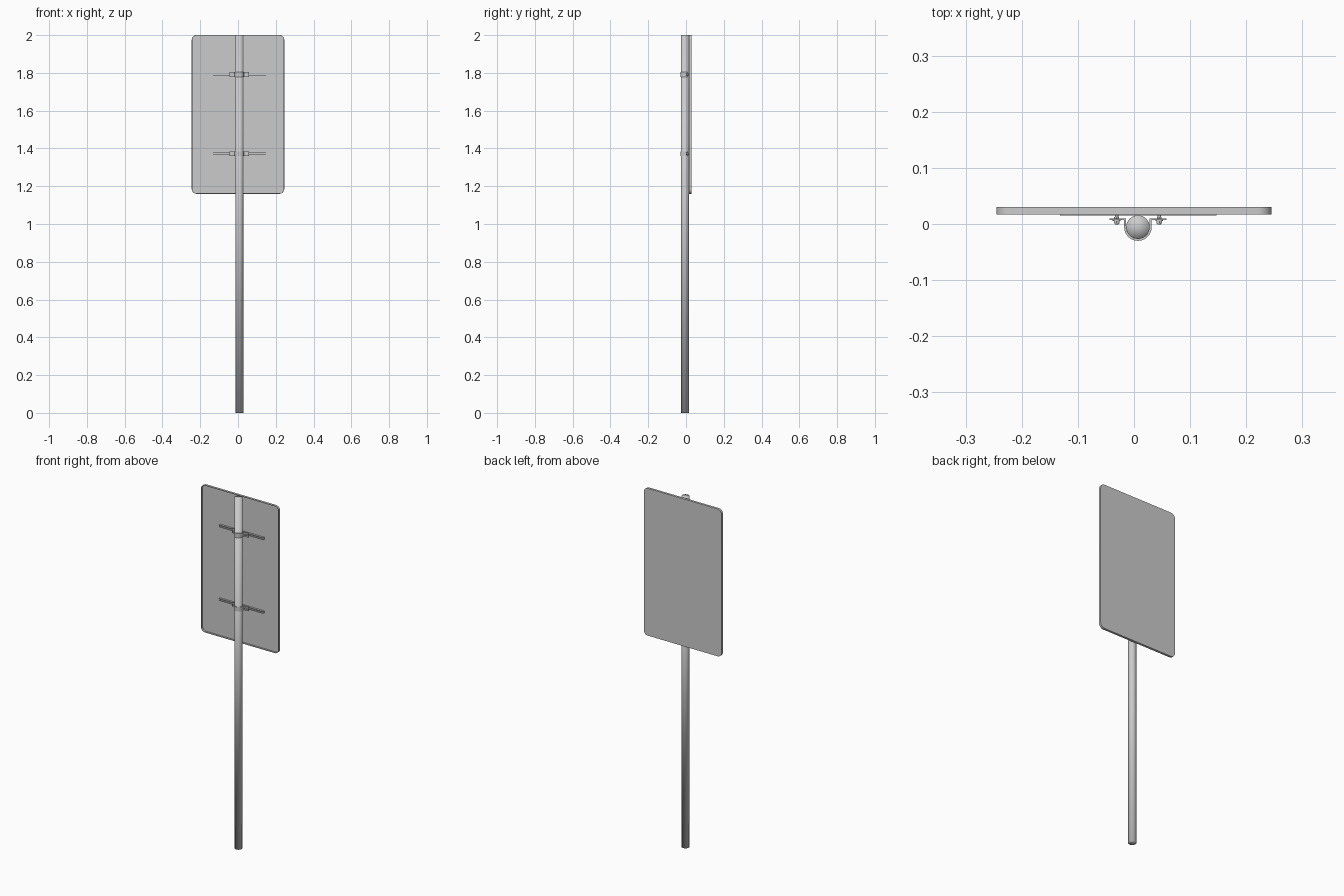
import bpy, bmesh, math
from mathutils import Matrix, Vector

cube = bpy.data.objects.get("Cube")
if cube:
    bpy.data.objects.remove(cube, do_unlink=True)

grey = bpy.data.materials.new("metal grey")
grey.use_nodes = True
COLOUR = (0.6, 0.6, 0.6, 1)
grey.diffuse_color = COLOUR
grey.node_tree.nodes["Principled BSDF"].inputs["Base Color"].default_value = COLOUR

PX, PY = 0.007, -0.0055      # pole axis
POLE_R = 0.021
PANEL_FRONT, PANEL_BACK = 0.017, 0.030
RAIL_FRONT = 0.0155
CLAMP_HEIGHTS = (("lower", 1.372), ("upper", 1.792))


def finish(name, bm, smooth=None):
    bmesh.ops.recalc_face_normals(bm, faces=bm.faces)
    mesh = bpy.data.meshes.new(name)
    bm.to_mesh(mesh)
    bm.free()
    mesh.materials.append(grey)
    obj = bpy.data.objects.new(name, mesh)
    bpy.context.collection.objects.link(obj)
    if smooth:
        bpy.ops.object.select_all(action='DESELECT')
        obj.select_set(True)
        bpy.context.view_layer.objects.active = obj
        bpy.ops.object.shade_smooth_by_angle(angle=math.radians(smooth))
    return obj


def extrude_outline(points, offset):
    """Closed outline of 3D points, extruded along offset."""
    bm = bmesh.new()
    face = bm.faces.new([bm.verts.new(p) for p in points])
    ext = bmesh.ops.extrude_face_region(bm, geom=[face], use_keep_orig=True)
    verts = [v for v in ext["geom"] if isinstance(v, bmesh.types.BMVert)]
    bmesh.ops.translate(bm, verts=verts, vec=offset)
    bmesh.ops.recalc_face_normals(bm, faces=bm.faces)
    return bm


def arc(cx, cy, r, start, end, steps):
    return [(cx + r * math.cos(a), cy + r * math.sin(a))
            for a in (start + (end - start) * i / steps for i in range(steps + 1))]


def add_cylinder(bm, r, y0, y1, x, z, sides):
    mat = Matrix.Translation((x, (y0 + y1) / 2, z)) @ Matrix.Rotation(math.pi / 2, 4, 'X')
    bmesh.ops.create_cone(bm, cap_ends=True, segments=sides, radius1=r, radius2=r,
                          depth=y1 - y0, matrix=mat)


# Pole, with shading flowing over its end caps
bm = bmesh.new()
bmesh.ops.create_cone(bm, cap_ends=True, cap_tris=True, segments=32, radius1=POLE_R,
                      radius2=POLE_R, depth=2, matrix=Matrix.Translation((PX, PY, 1)))
pole = finish("pole", bm)
pole.data.shade_smooth()

# Sign panel: rounded rectangle with a folded rim around its front side
W, BOTTOM, TOP, R = 0.245, 1.16, 2.0, 0.025
outline = []
for i, (cx, cz) in enumerate([(W - R, TOP - R), (R - W, TOP - R),
                              (R - W, BOTTOM + R), (W - R, BOTTOM + R)]):
    outline += arc(cx, cz, R, i * math.pi / 2, (i + 1) * math.pi / 2, 6)
bm = extrude_outline([(x, PANEL_FRONT, z) for x, z in outline],
                     Vector((0, PANEL_BACK - PANEL_FRONT, 0)))
bm.faces.ensure_lookup_table()
front = [f for f in bm.faces if f.normal.y < -0.9]
bmesh.ops.inset_region(bm, faces=front, thickness=0.003, use_even_offset=True)
ext = bmesh.ops.extrude_face_region(bm, geom=front)
bmesh.ops.translate(bm, vec=(0, 0.010, 0),
                    verts=[v for v in ext["geom"] if isinstance(v, bmesh.types.BMVert)])
bmesh.ops.delete(bm, geom=[f for f in front if f.is_valid], context='FACES')
finish("sign_panel", bm, 30)

for level, z in CLAMP_HEIGHTS:
    # Channel rail fixed to the panel, open towards the pole
    h, wall, back = 0.006, 0.002, 0.0275
    section = [(RAIL_FRONT, -h), (back, -h), (back, h), (RAIL_FRONT, h),
               (RAIL_FRONT, h - wall), (back - wall, h - wall),
               (back - wall, wall - h), (RAIL_FRONT, wall - h)]
    bm = extrude_outline([(-0.132, y, z + dz) for y, dz in section], Vector((0.279, 0, 0)))
    finish(level + "_rail", bm)

    # Strap bent round the pole, with an ear on each side
    ro, ri, ear, e0, e1 = 0.0245, POLE_R, 0.051, 0.007, 0.010
    strap = [(PX - ear, e0)]
    strap += [(PX - ro, e0)] + arc(PX, PY, ro, math.pi, 2 * math.pi, 20) + [(PX + ro, e0)]
    strap += [(PX + ear, e0), (PX + ear, e1)]
    strap += [(PX + ri, e1)] + arc(PX, PY, ri, 2 * math.pi, math.pi, 20) + [(PX - ri, e1)]
    strap += [(PX - ear, e1)]
    bm = extrude_outline([(x, y, z - 0.013) for x, y in strap], Vector((0, 0, 0.026)))
    finish(level + "_strap", bm, 30)

    # Bolts with nuts and washers through the ears
    for side, sx in (("right", -1), ("left", 1)):
        x = PX + sx * 0.038
        bm = bmesh.new()
        add_cylinder(bm, 0.003, -0.001, 0.025, x, z, 12)
        add_cylinder(bm, 0.0055, 0.001, 0.005, x, z, 6)
        add_cylinder(bm, 0.007, 0.005, e0, x, z, 16)
        add_cylinder(bm, 0.005, e1, 0.0125, x, z, 6)
        finish(f"{level}_{side}_bolt", bm, 35)
